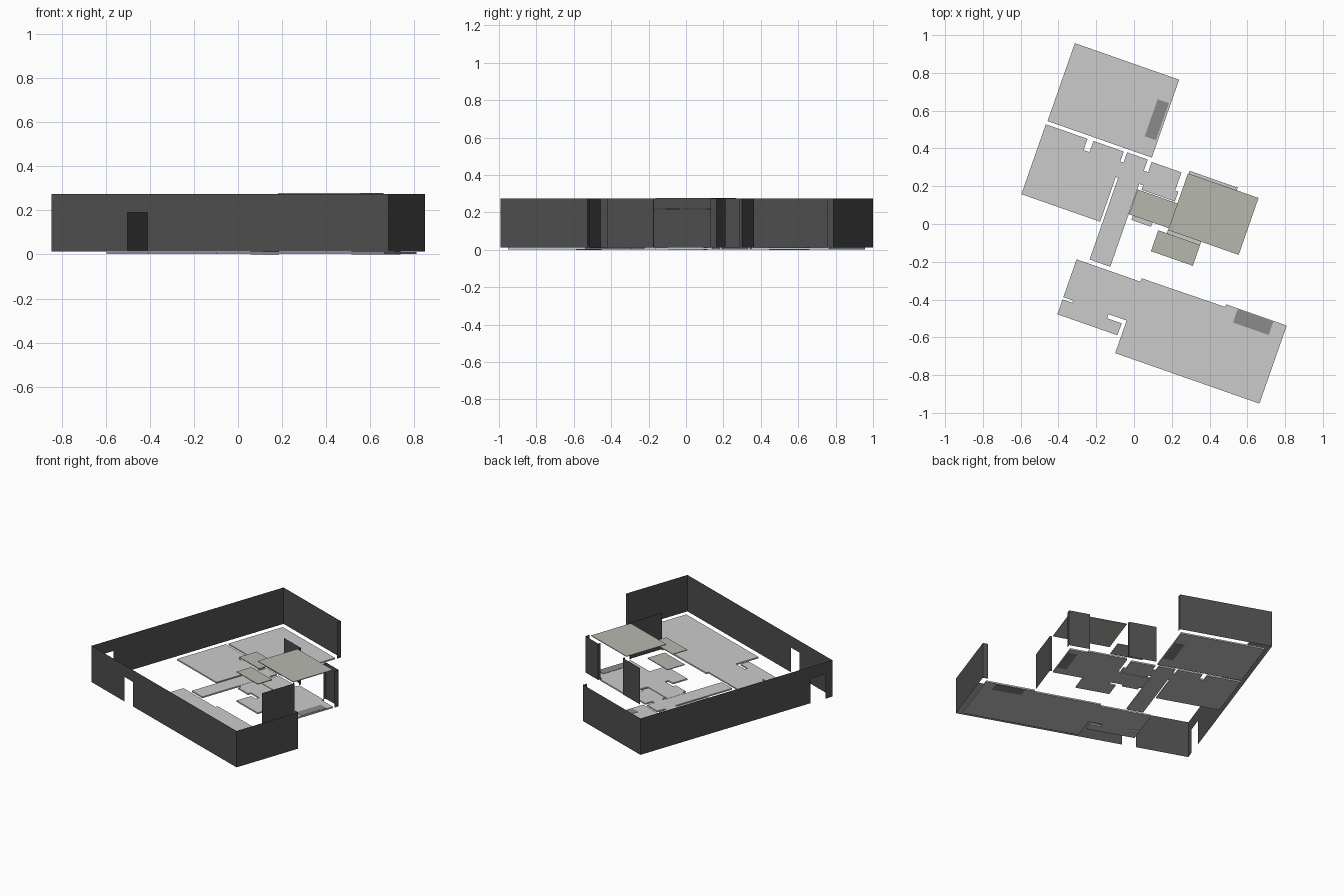
import bpy, bmesh, math
from mathutils import Matrix

if "Cube" in bpy.data.objects:
    bpy.data.objects.remove(bpy.data.objects["Cube"])

# The plan is drawn square to its own axes (u, v), then turned about z
TURN = Matrix.Rotation(math.radians(-19.3), 4, 'Z')
FLOOR_LOW, FLOOR_TOP = 0.002, 0.012
WALL_LOW, WALL_HIGH, DOOR_HIGH = 0.013, 0.275, 0.19
LOW_CEILING, HIGH_CEILING = 0.215, 0.273
ROOM_SHIFT = -0.006


def colour(name, *rgb):
    m = bpy.data.materials.new(name)
    m.diffuse_color = (*rgb, 1)
    m.use_nodes = True
    m.node_tree.nodes["Principled BSDF"].inputs["Base Color"].default_value = m.diffuse_color
    return m


FLOOR_GREY = colour("floor_grey", 0.62, 0.62, 0.62)
WALL_DARK = colour("wall_dark", 0.075, 0.075, 0.075)
MAT_DARK = colour("mat_dark", 0.26, 0.26, 0.26)
CEILING_GREY = colour("ceiling_grey", 0.47, 0.48, 0.43)


def finish(bm, name, material):
    bm.transform(TURN)
    me = bpy.data.meshes.new(name)
    bm.to_mesh(me)
    bm.free()
    me.materials.append(material)
    ob = bpy.data.objects.new(name, me)
    bpy.context.collection.objects.link(ob)
    return ob


def rect(u0, v0, u1, v1):
    return [(u0, v0), (u1, v0), (u1, v1), (u0, v1)]


def slab(name, outline, z, thick, material):
    """Polygon at height z, extruded up into a slab."""
    bm = bmesh.new()
    f = bm.faces.new([bm.verts.new((u, v + ROOM_SHIFT, z)) for u, v in outline])
    r = bmesh.ops.extrude_face_region(bm, geom=[f])
    top = [g for g in r['geom'] if isinstance(g, bmesh.types.BMVert)]
    bmesh.ops.translate(bm, verts=top, vec=(0, 0, thick))
    bmesh.ops.recalc_face_normals(bm, faces=bm.faces)
    return finish(bm, name, material)


def wall(name, path, doors={}):
    """Thin wall sheet along a path; doors maps a leg index to (start, end) distances."""
    bm = bmesh.new()

    def panel(p, q, z0, z1):
        bm.faces.new([bm.verts.new(c) for c in
                      ((*p, z0), (*q, z0), (*q, z1), (*p, z1))])

    for i, (a, b) in enumerate(zip(path, path[1:])):
        if i not in doors:
            panel(a, b, WALL_LOW, WALL_HIGH)
            continue
        length = math.dist(a, b)
        s, e = [(a[0] + (b[0] - a[0]) * d / length,
                 a[1] + (b[1] - a[1]) * d / length) for d in doors[i]]
        panel(a, s, WALL_LOW, WALL_HIGH)
        panel(s, e, DOOR_HIGH, WALL_HIGH)
        panel(e, b, WALL_LOW, WALL_HIGH)
    bmesh.ops.remove_doubles(bm, verts=bm.verts, dist=1e-5)
    return finish(bm, name, WALL_DARK)


# Room floors
kitchen = rect(0.181, 0.035, 0.577, 0.354)
corridor = rect(-0.042, 0.046, 0.181, 0.185)
closet = rect(0.132, -0.100, 0.367, 0.017)
floors = {
    "bedroom_floor": rect(-0.612, 0.369, -0.027, 0.806),
    "study_floor": [(-0.615, -0.042), (-0.173, -0.042), (-0.173, 0.209),
                    (-0.16, 0.209), (-0.16, 0.294), (-0.178, 0.294),
                    (-0.178, 0.350), (-0.348, 0.350), (-0.348, 0.287),
                    (-0.381, 0.287), (-0.381, 0.350), (-0.615, 0.350)],
    "hall_floor": rect(-0.16, -0.249, -0.044, 0.352),
    "bathroom_floor": [(-0.022, 0.190), (0.165, 0.190), (0.165, 0.245),
                       (0.147, 0.245), (0.147, 0.347), (-0.02, 0.347),
                       (-0.02, 0.290), (-0.044, 0.290), (-0.044, 0.215),
                       (-0.022, 0.215)],
    "corridor_floor": corridor,
    "corridor_threshold": rect(-0.02, 0.022, 0.09, 0.046),
    "kitchen_floor": kitchen,
    "kitchen_threshold": rect(0.185, 0.354, 0.455, 0.369),
    "closet_floor": closet,
    "closet_threshold": rect(0.18, 0.017, 0.367, 0.035),
    "living_room_floor": [(-0.225, -0.271), (-0.225, -0.483), (-0.17, -0.483),
                          (-0.17, -0.496), (-0.225, -0.496), (-0.225, -0.579),
                          (0.112, -0.579), (0.112, -0.512), (0.031, -0.512),
                          (0.031, -0.489), (0.132, -0.489), (0.132, -0.672),
                          (0.941, -0.672), (0.941, -0.234), (0.6, -0.234),
                          (0.6, -0.249), (0.133, -0.252), (0.133, -0.271)],
}
for name, outline in floors.items():
    slab(name, outline, FLOOR_LOW, FLOOR_TOP - FLOOR_LOW, FLOOR_GREY)

# Dark mats let into the floor at the open sides of three rooms
for name, r in {"bedroom_mat": (-0.1, 0.463, -0.037, 0.671),
                "living_room_mat": (0.667, -0.313, 0.867, -0.238),
                "kitchen_mat": (0.51, 0.105, 0.573, 0.305)}.items():
    slab(name, rect(*r), 0.0, FLOOR_TOP + 0.002, MAT_DARK)

# Thin ceilings, lower over the corridor and closet
slab("kitchen_ceiling", kitchen, HIGH_CEILING, 0.005, CEILING_GREY)
slab("corridor_ceiling", corridor, LOW_CEILING, 0.005, CEILING_GREY)
slab("closet_ceiling", closet, LOW_CEILING, 0.005, CEILING_GREY)

# Outer walls with two doorways
wall("outer_wall", [(-0.007, 0.80), (-0.007, 0.832), (-0.648, 0.832),
                    (-0.648, -0.711), (0.973, -0.711), (0.973, -0.216),
                    (0.937, -0.216)],
     doors={2: (1.367, 1.487), 3: (0.367, 0.463)})
wall("bathroom_outer_wall", [(-0.015, 0.380), (0.178, 0.380), (0.178, 0.362)])
wall("kitchen_outer_wall", [(0.452, 0.364), (0.452, 0.381), (0.596, 0.381),
                            (0.596, 0.347)])
wall("closet_outer_wall", [(0.583, 0.024), (0.596, 0.024), (0.596, -0.236)])
